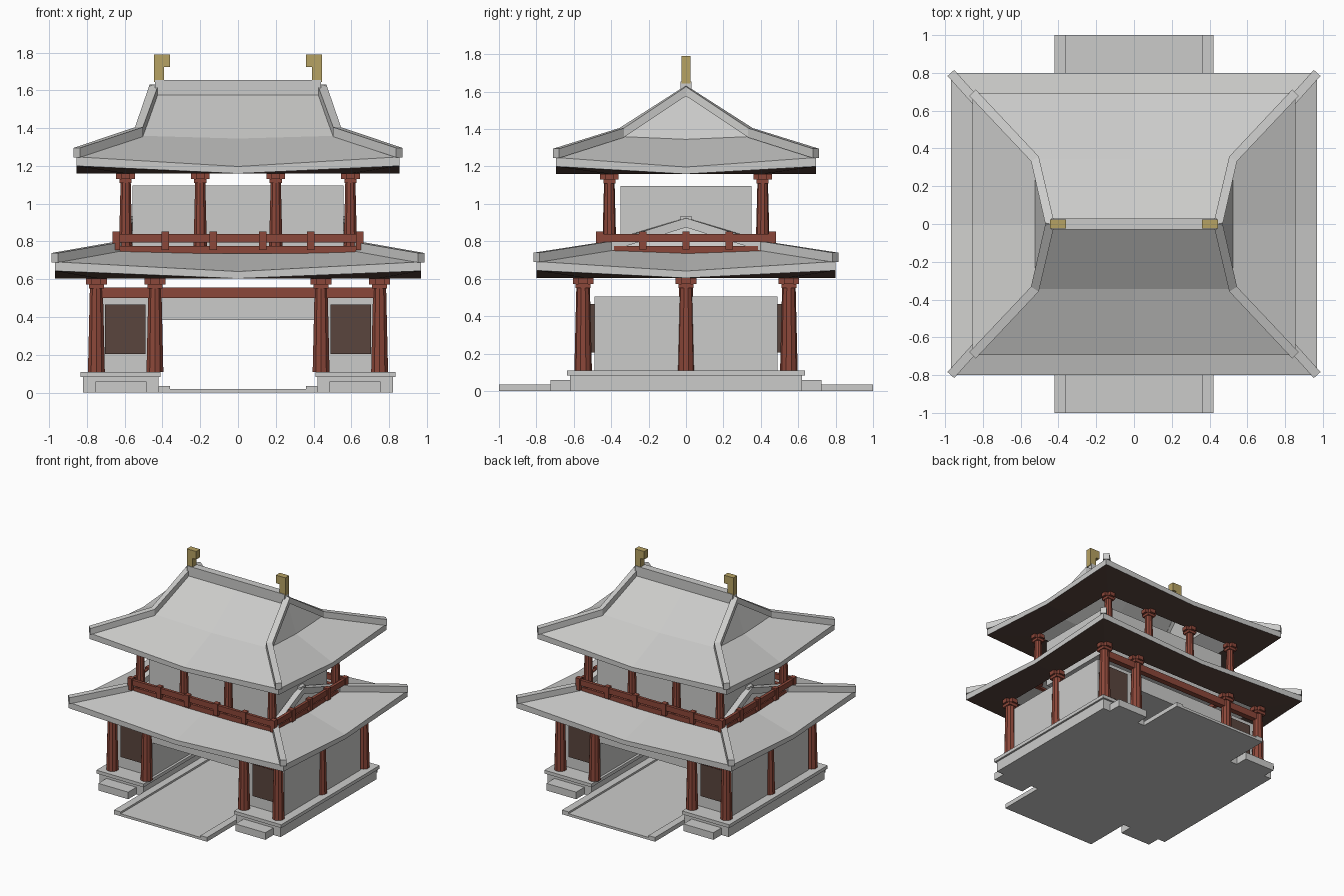
import bpy, bmesh
from mathutils import Vector, Matrix

cube = bpy.data.objects.get("Cube")
if cube:
    bpy.data.objects.remove(cube, do_unlink=True)


def material(name, rgb):
    m = bpy.data.materials.new(name)
    m.use_nodes = True
    m.diffuse_color = (*rgb, 1)
    m.node_tree.nodes["Principled BSDF"].inputs["Base Color"].default_value = (*rgb, 1)
    return m


STONE = material("pale_grey", (0.60, 0.60, 0.59))
RED = material("timber_red", (0.26, 0.063, 0.041))
BROWN = material("dark_brown", (0.10, 0.060, 0.048))
GOLD = material("dull_gold", (0.47, 0.36, 0.125))


def finish(name, bm, mats, mirror=""):
    """Turn a bmesh into an object, optionally mirrored across x and/or y."""
    mesh = bpy.data.meshes.new(name)
    bm.to_mesh(mesh)
    bm.free()
    for m in mats:
        mesh.materials.append(m)
    ob = bpy.data.objects.new(name, mesh)
    bpy.context.scene.collection.objects.link(ob)
    if mirror:
        mod = ob.modifiers.new("mirror", "MIRROR")
        mod.use_axis = ("x" in mirror, "y" in mirror, False)
        mod.use_mirror_merge = False
    return ob


def add_box(bm, x0, x1, y0, y1, z0, z1):
    size = Matrix.Diagonal((x1 - x0, y1 - y0, z1 - z0, 1))
    centre = Matrix.Translation(((x0 + x1) / 2, (y0 + y1) / 2, (z0 + z1) / 2))
    bmesh.ops.create_cube(bm, size=1, matrix=centre @ size)


def box(name, mat, dims, mirror=""):
    bm = bmesh.new()
    add_box(bm, *dims)
    return finish(name, bm, [mat], mirror)


def columns(name, spots, z0, z1, r0, r1, cap):
    """Tapered posts, each topped by a crossed bracket."""
    bm = bmesh.new()
    for x, y in spots:
        bmesh.ops.create_cone(bm, cap_ends=True, segments=10, radius1=r0, radius2=r1,
                              depth=z1 - z0, matrix=Matrix.Translation((x, y, (z0 + z1) / 2)))
        low, mid, arm = z1 - cap, z1 - cap * 0.6, cap * 0.45
        add_box(bm, x - r0 * 0.85, x + r0 * 0.85, y - r0 * 0.85, y + r0 * 0.85, low, mid)
        add_box(bm, x - cap, x + cap, y - arm, y + arm, mid, z1)
        add_box(bm, x - arm, x + arm, y - cap, y + cap, mid, z1)
    return finish(name, bm, [RED], "xy")


def ring(bm, x, y, corner_z, mid_z):
    pts = [(x, -y, corner_z), (x, 0, mid_z), (x, y, corner_z), (0, y, mid_z),
           (-x, y, corner_z), (-x, 0, mid_z), (-x, -y, corner_z), (0, -y, mid_z)]
    return [bm.verts.new(p) for p in pts]


def roof(name, eave, inner, brk, ridge, z):
    """Hipped roof with lifted corners; z is the low point of the eave."""
    bm = bmesh.new()
    (ex, ey), (bx, by, bz), (rx, rz) = eave, brk, ridge
    rings = [ring(bm, *inner, z, z),
             ring(bm, ex, ey, z + 0.04, z),
             ring(bm, ex, ey, z + 0.088, z + 0.037),
             ring(bm, bx, by, bz, bz - 0.015),
             ring(bm, rx, 0, rz, rz)]
    for level, (a, b) in enumerate(zip(rings, rings[1:])):
        for i in range(8):
            j = (i + 1) % 8
            face = bm.faces.new((a[i], a[j], b[j], b[i]))
            face.material_index = 1 if level == 0 else 0
    bmesh.ops.remove_doubles(bm, verts=bm.verts, dist=0.0005)
    finish(name, bm, [STONE, BROWN])

    # hip ridge bars running from the corner up to the main ridge
    bm = bmesh.new()
    path = [Vector((ex, ey, z + 0.085)), Vector((bx, by, bz - 0.005)), Vector((rx, 0, rz - 0.01))]
    sections = []
    for i, p in enumerate(path):
        d = path[min(i + 1, 2)] - path[max(i - 1, 0)]
        side = Vector((-d.y, d.x, 0)).normalized() * 0.024
        up = Vector((0, 0, 0.05))
        sections.append([bm.verts.new(v) for v in (p - side, p + side, p + side + up, p - side + up)])
    for a, b in zip(sections, sections[1:]):
        for i in range(4):
            j = (i + 1) % 4
            bm.faces.new((a[i], a[j], b[j], b[i]))
    bm.faces.new(sections[0][::-1])
    bm.faces.new(sections[-1])
    bmesh.ops.recalc_face_normals(bm, faces=bm.faces)
    finish(name + "_hip_ridges", bm, [STONE], "xy")


# Ground works
box("passage_floor", STONE, (-0.42, 0.42, -1, 1, 0, 0.02))
box("passage_curb", STONE, (0.36, 0.42, -1, 1, 0, 0.035), "x")
box("podium", STONE, (0.42, 0.82, -0.62, 0.62, 0, 0.083), "x")
box("podium_slab", STONE, (0.41, 0.835, -0.635, 0.635, 0.083, 0.11), "x")
box("step", STONE, (0.485, 0.755, 0.62, 0.725, 0, 0.058), "xy")

# Lower storey
box("lower_wall", STONE, (0.43, 0.765, -0.49, 0.49, 0.11, 0.505), "x")
box("passage_lintel", STONE, (-0.43, 0.43, -0.49, 0.49, 0.385, 0.505))
box("wall_panel", BROWN, (0.49, 0.705, 0.485, 0.51, 0.205, 0.465), "xy")
box("long_beam", RED, (-0.75, 0.75, 0.525, 0.57, 0.50, 0.555), "y")
columns("lower_columns", [(0.75, 0.55), (0.44, 0.55)], 0.11, 0.605, 0.047, 0.035, 0.055)
columns("side_columns", [(0.75, 0)], 0.11, 0.605, 0.047, 0.035, 0.055)

# Lower roof
roof("lower_roof", (0.97, 0.80), (0.74, 0.54), (0.62, 0.41, 0.755), (0.575, 0.885), 0.604)
box("lower_ridge", STONE, (-0.59, 0.59, -0.03, 0.03, 0.875, 0.935))

# Upper storey
box("upper_wall", STONE, (-0.56, 0.56, -0.35, 0.35, 0.72, 1.097))
columns("upper_columns", [(0.595, 0.41), (0.2, 0.41)], 0.74, 1.16, 0.038, 0.027, 0.05)

# Balcony railing
bm = bmesh.new()
for inset, half, z0, z1 in ((0.02, 0.015, 0.735, 0.775), (0, 0.012, 0.795, 0.84)):
    x, y = 0.645 - inset, 0.46 - inset
    add_box(bm, -x, x, y - half, y + half, z0, z1)
    add_box(bm, -x, x, -y - half, -y + half, z0, z1)
    add_box(bm, x - half, x + half, -y, y, z0, z1)
    add_box(bm, -x - half, -x + half, -y, y, z0, z1)
finish("railing_bars", bm, [RED])

bm = bmesh.new()
for x, y in ((0.645, 0.46), (0.385, 0.46), (0.13, 0.46), (0.645, 0.23), (0.645, 0)):
    add_box(bm, x - 0.02, x + 0.02, y - 0.02, y + 0.02, 0.755, 0.852)
finish("railing_posts", bm, [RED], "xy")

# Upper roof and ridge ornaments
roof("upper_roof", (0.855, 0.695), (0.6, 0.41), (0.525, 0.345, 1.36), (0.445, 1.59), 1.16)
box("upper_ridge", STONE, (-0.44, 0.44, -0.03, 0.03, 1.575, 1.655))
bm = bmesh.new()
add_box(bm, 0.392, 0.445, -0.025, 0.025, 1.645, 1.79)
add_box(bm, 0.36, 0.392, -0.025, 0.025, 1.725, 1.79)
finish("ridge_finial", bm, [GOLD], "x")
